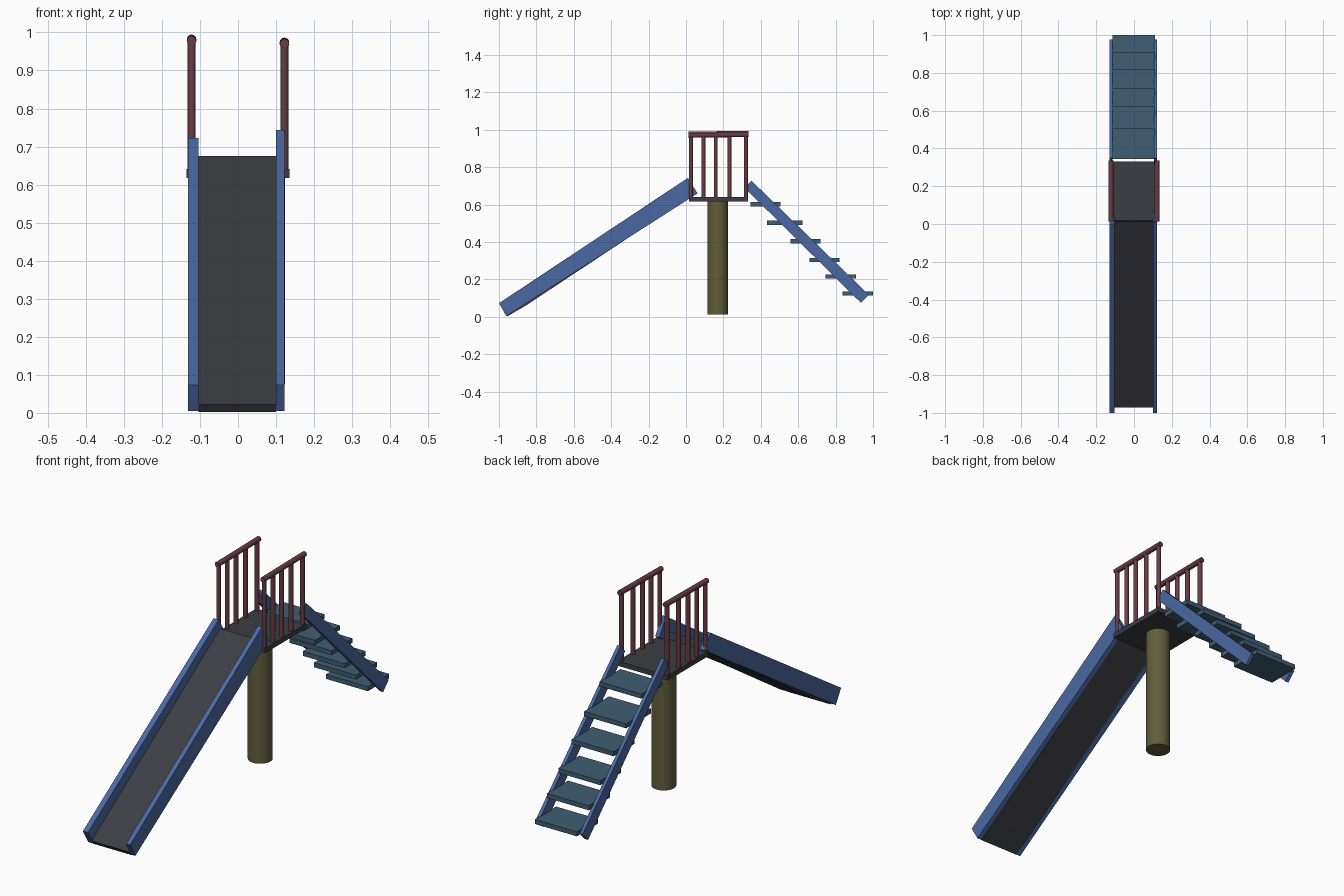
import bpy, bmesh, math
from mathutils import Vector

if "Cube" in bpy.data.objects:
    bpy.data.objects.remove(bpy.data.objects["Cube"])


def material(name, rgb):
    m = bpy.data.materials.new(name)
    m.diffuse_color = (*rgb, 1)
    m.use_nodes = True
    m.node_tree.nodes["Principled BSDF"].inputs["Base Color"].default_value = m.diffuse_color
    return m


BLUE = material("blue_paint", (0.07, 0.14, 0.36))
TEAL = material("teal_tread", (0.05, 0.11, 0.17))
RED = material("dark_red_paint", (0.14, 0.045, 0.06))
OLIVE = material("olive_post", (0.12, 0.11, 0.045))
DARK = material("dark_grey", (0.045, 0.047, 0.056))


def finish(name, bm, mat):
    bmesh.ops.recalc_face_normals(bm, faces=bm.faces)
    mesh = bpy.data.meshes.new(name)
    bm.to_mesh(mesh)
    bm.free()
    mesh.materials.append(mat)
    ob = bpy.data.objects.new(name, mesh)
    bpy.context.collection.objects.link(ob)
    return ob


def extrude_x(name, profile, x0, x1, mat):
    """Extrude a (y, z) side profile between two x positions."""
    bm = bmesh.new()
    face = bm.faces.new([bm.verts.new((x0, y, z)) for y, z in profile])
    ext = bmesh.ops.extrude_face_region(bm, geom=[face])
    verts = [v for v in ext["geom"] if isinstance(v, bmesh.types.BMVert)]
    bmesh.ops.translate(bm, verts=verts, vec=(x1 - x0, 0, 0))
    return finish(name, bm, mat)


def box(name, x, y, z, mat):
    return extrude_x(name, [(y[0], z[0]), (y[1], z[0]), (y[1], z[1]), (y[0], z[1])], *x, mat)


def rod(name, a, b, r, mat, sides=16):
    """Smooth cylinder running from a to b."""
    a, b = Vector(a), Vector(b)
    bm = bmesh.new()
    bmesh.ops.create_cone(bm, cap_ends=True, segments=sides, radius1=r, radius2=r, depth=(b - a).length)
    ob = finish(name, bm, mat)
    ob.location = (a + b) / 2
    ob.rotation_euler = (b - a).to_track_quat('Z', 'Y').to_euler()
    for p in ob.data.polygons:
        p.use_smooth = len(p.vertices) == 4
    return ob


# Platform and its support post
box("platform", (-0.135, 0.135), (0.015, 0.332), (0.618, 0.641), DARK)
rod("support_post", (0, 0.17, 0.013), (0, 0.17, 0.62), 0.055, OLIVE, 32)

# Slide bed and side walls
extrude_x("slide_bed", [(-0.972, 0.022), (-0.957, 0.002), (-0.86, 0.058), (0.02, 0.64), (0.012, 0.675)],
          -0.104, 0.1, DARK)
extrude_x("slide_wall_left", [(-1.0, 0.073), (-0.96, 0.005), (0.045, 0.652), (0.0, 0.722)],
          -0.131, -0.104, BLUE)
extrude_x("slide_wall_right", [(-1.0, 0.073), (-0.96, 0.005), (0.062, 0.66), (0.01, 0.743)],
          0.1, 0.122, BLUE)

# Guard rails on both sides of the platform
for side, x, top in (("left", -0.122, 0.982), ("right", 0.122, 0.974)):
    rod(f"handrail_{side}", (x, 0.014, top - 0.004), (x, 0.335, top), 0.0125, RED)
    for i, y in enumerate((0.026, 0.093, 0.159, 0.232, 0.32)):
        rod(f"baluster_{side}_{i + 1}", (x, y, 0.63), (x, y, top), 0.0105, RED)

# Stair stringers
for side, x in (("left", (-0.13, -0.113)), ("right", (0.106, 0.123))):
    extrude_x(f"stringer_{side}", [(0.313, 0.69), (0.35, 0.728), (0.977, 0.118), (0.935, 0.075)], *x, BLUE)

# Stair treads
for i, (y0, y1, z) in enumerate(((0.345, 0.505, 0.602), (0.432, 0.622, 0.503), (0.56, 0.718, 0.404),
                                 (0.66, 0.82, 0.303), (0.746, 0.908, 0.215), (0.837, 1.0, 0.124))):
    box(f"tread_{i + 1}", (-0.115, 0.11), (y0, y1), (z - 0.011, z + 0.011), TEAL)
